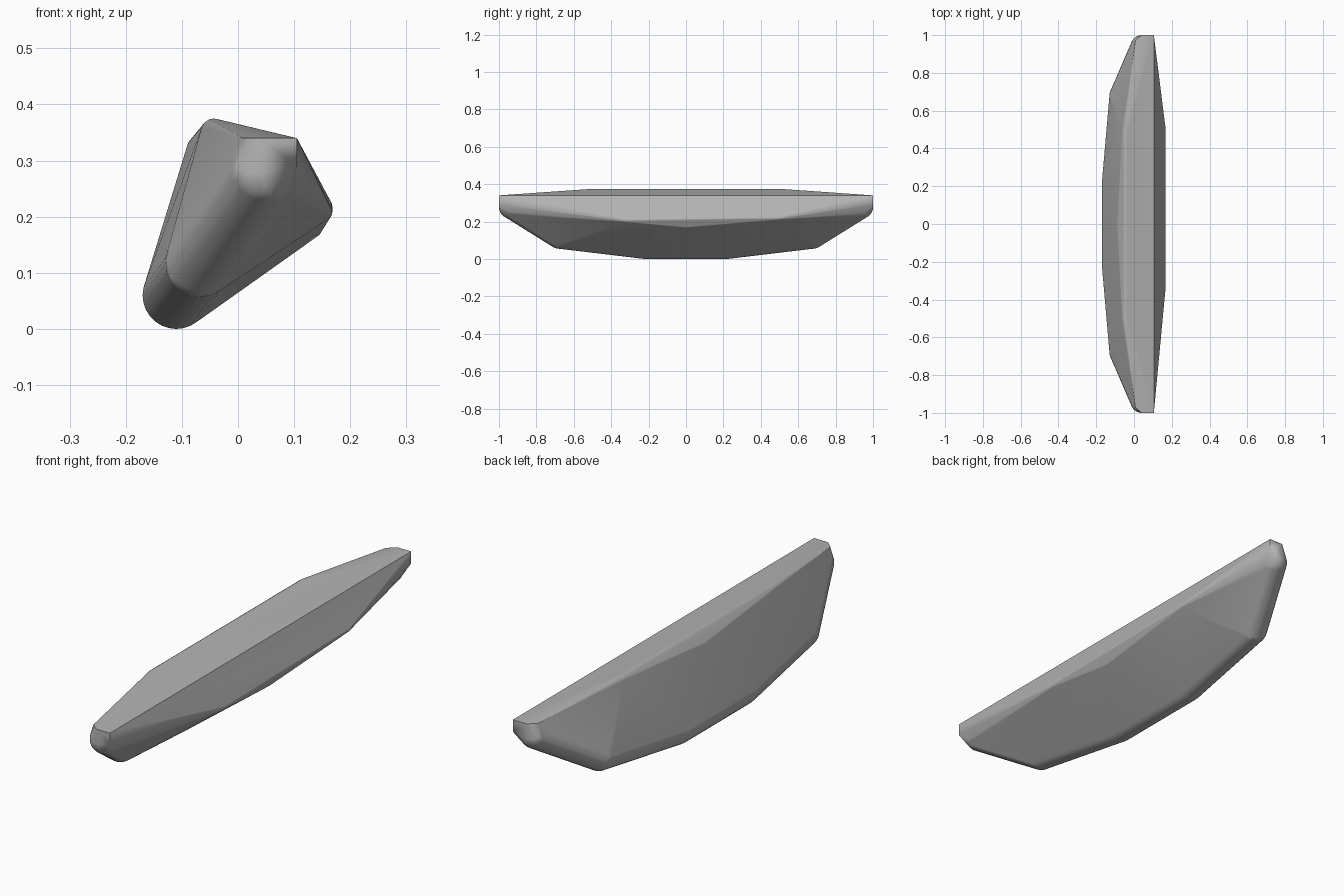
import bpy, bmesh, math
from mathutils import Vector

old = bpy.data.objects.get("Cube")
if old:
    bpy.data.objects.remove(old)


def material(name, color):
    mat = bpy.data.materials.new(name)
    mat.use_nodes = True
    mat.diffuse_color = color
    mat.node_tree.nodes["Principled BSDF"].inputs["Base Color"].default_value = color
    return mat


def ball(x, y, z, radius, segments=28, rings=14):
    """Points of a sphere whose poles lie along y."""
    points = [Vector((x, y - radius, z)), Vector((x, y + radius, z))]
    for i in range(1, rings):
        lat = math.pi * i / rings
        for j in range(segments):
            lon = math.tau * j / segments
            points.append(Vector((x + radius * math.sin(lat) * math.cos(lon),
                                  y + radius * math.cos(lat),
                                  z + radius * math.sin(lat) * math.sin(lon))))
    return points


points = []
for side in (-1, 1):
    # Thick rounded keel, rising toward each tip
    points += ball(-0.11, side * 0.22, 0.06, 0.06)
    points += ball(-0.07, side * 0.68, 0.115, 0.06)
    points += ball(0.042, side * 0.94, 0.277, 0.06)
    # Rounded top ridge
    points += ball(-0.043, side * 0.5, 0.352, 0.023, 16, 8)
    # Sharp straight top edge and flat tip
    points += [Vector((0.105, side, 0.34)), Vector((0.105, side, 0.29)),
               Vector((0.04, side, 0.34)), Vector((0.008, side * 0.97, 0.34))]
# Slight swell of the ridge and of the lower side edge
points += ball(-0.079, 0, 0.327, 0.011, 16, 8)
points += ball(0.137, 0, 0.175, 0.011, 16, 8)
points += ball(0.153, -0.33, 0.208, 0.015, 16, 8)
points += ball(0.155, 0.5, 0.219, 0.013, 16, 8)

# Wrap one convex skin round all of them
bm = bmesh.new()
for point in points:
    bm.verts.new(point)
bmesh.ops.convex_hull(bm, input=bm.verts)
bmesh.ops.delete(bm, geom=[v for v in bm.verts if not v.link_faces], context='VERTS')
bmesh.ops.dissolve_limit(bm, angle_limit=math.radians(0.5), verts=bm.verts, edges=bm.edges)
bmesh.ops.recalc_face_normals(bm, faces=bm.faces)
mesh = bpy.data.meshes.new("rounded_bar")
bm.to_mesh(mesh)
bm.free()

bar = bpy.data.objects.new("rounded_bar", mesh)
bpy.context.collection.objects.link(bar)
mesh.materials.append(material("plain grey", (0.45, 0.45, 0.45, 1)))
bpy.context.view_layer.objects.active = bar
bar.select_set(True)
bpy.ops.object.shade_smooth_by_angle(angle=math.radians(20))
weighted = bar.modifiers.new("weighted_normals", 'WEIGHTED_NORMAL')
weighted.keep_sharp = True
